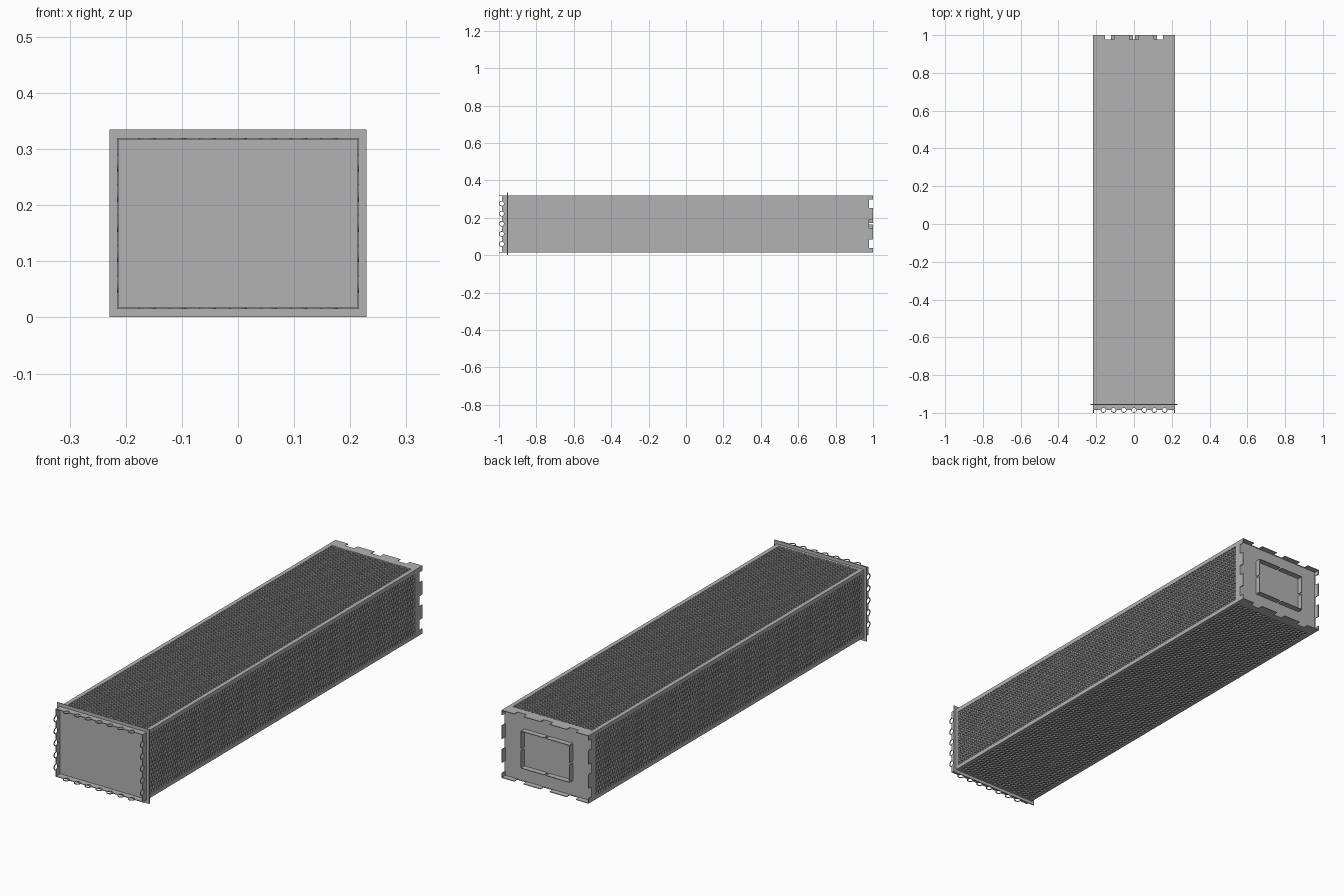
import bpy
import bmesh
from math import pi, sin, cos
from mathutils import Matrix, Vector

W, H, ZC = 0.216, 0.1525, 0.1675      # half width, half height, axis height
FRONT, FLANGE, PLATE, BACK = -0.985, -0.955, 0.976, 1.0
SHEET = 0.003

if "Cube" in bpy.data.objects:
    bpy.data.objects.remove(bpy.data.objects["Cube"])

grey = bpy.data.materials.new("plain_grey")
grey.use_nodes = True
grey.diffuse_color = (0.45, 0.45, 0.45, 1)
grey.node_tree.nodes["Principled BSDF"].inputs["Base Color"].default_value = grey.diffuse_color


def finish(name, bm, matrix=Matrix(), solid=0):
    mesh = bpy.data.meshes.new(name)
    bm.to_mesh(mesh)
    bm.free()
    mesh.materials.append(grey)
    obj = bpy.data.objects.new(name, mesh)
    bpy.context.scene.collection.objects.link(obj)
    obj.matrix_world = matrix
    if solid:
        mod = obj.modifiers.new("thickness", 'SOLIDIFY')
        mod.thickness = solid
        mod.offset = -1
    return obj


def polygon(bm, pts):
    face = bm.faces.new([bm.verts.new((x, y, 0)) for x, y in pts])
    face.normal_update()
    if face.normal.z < 0:
        face.normal_flip()
    return face


def rect(bm, x0, x1, y0, y1):
    return polygon(bm, [(x0, y0), (x1, y0), (x1, y1), (x0, y1)])


def box(name, x, y, z, size):
    bm = bmesh.new()
    bmesh.ops.create_cube(bm, size=1)
    bmesh.ops.scale(bm, vec=Vector(size), verts=bm.verts)
    return finish(name, bm, Matrix.Translation((x, y, z)))


def arc(cx, cy, r, a0, a1, n):
    return [(cx + r * cos(a0 + (a1 - a0) * i / n), cy + r * sin(a0 + (a1 - a0) * i / n))
            for i in range(n + 1)]


def pitted_panel(name, half, matrix):
    """Flat margins around a staggered field of small square pits."""
    bm = bmesh.new()
    inner, y0, y1 = half - 0.016, FLANGE + 0.012, 0.95
    rect(bm, -half, half, FLANGE, y0)
    rect(bm, -half, half, y1, PLATE - 0.02)
    rect(bm, -half, -inner, y0, y1)
    rect(bm, inner, half, y0, y1)
    rows = round(2 * inner / 0.018)
    cols = round((y1 - y0) / 0.018)
    dx, dy = 2 * inner / rows, (y1 - y0) / cols
    cells = []
    for r in range(rows):
        x = -inner + r * dx
        shift = 0.5 * (r % 2)
        for c in range(cols + r % 2):
            a = max(y0, y0 + (c - shift) * dy)
            b = min(y1, y0 + (c + 1 - shift) * dy)
            cells.append(rect(bm, x, x + dx, a, b))
    bmesh.ops.inset_individual(bm, faces=cells, thickness=0.0035, depth=0)
    bmesh.ops.inset_individual(bm, faces=cells, thickness=0, depth=-0.007)
    finish(name, bm, matrix)


def front_rim(name, half, count, matrix):
    """Strip with scalloped edge and a pierced round eyelet in every scallop."""
    centres = [(i - (count - 1) / 2) * 0.054 for i in range(count)]
    bm = bmesh.new()
    pts = [(-half, FLANGE), (-half, FRONT)]
    for c in centres:
        pts += arc(c, FRONT, 0.0115, pi, 0, 8)
    polygon(bm, pts + [(half, FRONT), (half, FLANGE)])
    for c in centres:
        outer = arc(c, FRONT, 0.015, pi, 2 * pi, 8)
        polygon(bm, outer + arc(c, FRONT, 0.0115, 2 * pi, pi, 8))
    finish(name, bm, matrix, SHEET)


def back_rim(name, half, spacing, matrix):
    """Strip with three rectangular notches in its free edge."""
    bm = bmesh.new()
    pts = [(-half, PLATE - 0.02), (-half, BACK)]
    for c in (-spacing, 0, spacing):
        a, b = c - 0.023, c + 0.023
        pts += [(a, BACK), (a, PLATE + 0.002), (b, PLATE + 0.002), (b, BACK)]
    polygon(bm, pts + [(half, BACK), (half, PLATE - 0.02)])
    finish(name, bm, matrix, SHEET)


# Four sides of the long casing
sides = [("top", W, H, 7, 0.13), ("left", H, W, 5, 0.107),
         ("bottom", W, H, 7, 0.13), ("right", H, W, 5, 0.107)]
for k, (side, half, out, holes, spacing) in enumerate(sides):
    m = (Matrix.Translation((0, 0, ZC)) @ Matrix.Rotation(k * pi / 2, 4, 'Y')
         @ Matrix.Translation((0, 0, out)))
    pitted_panel(side + "_panel", half, m)
    front_rim(side + "_front_rim", half, holes, m)
    back_rim(side + "_back_rim", half, spacing, m)

# Front flange plate and back end plate
box("front_flange", 0, FLANGE, ZC, (0.458, 0.004, 0.334))
box("back_plate", 0, PLATE - 0.002, ZC, (2 * W - 0.004, 0.004, 2 * H - 0.004))

# Rectangular collar on the back plate, split in the middle of every side
CW, CH, GAP = 0.12, 0.083, 0.005
depth, mid = BACK - PLATE, (BACK + PLATE) / 2
for sx, xn in ((1, "left"), (-1, "right")):
    for sz, zn in ((1, "upper"), (-1, "lower")):
        box(f"collar_{zn}_{xn}_bar", sx * (CW + GAP) / 2, mid, ZC + sz * CH,
            (CW - GAP, depth, SHEET))
        box(f"collar_{zn}_{xn}_post", sx * CW, mid, ZC + sz * (CH + GAP) / 2,
            (SHEET, depth, CH - GAP))
